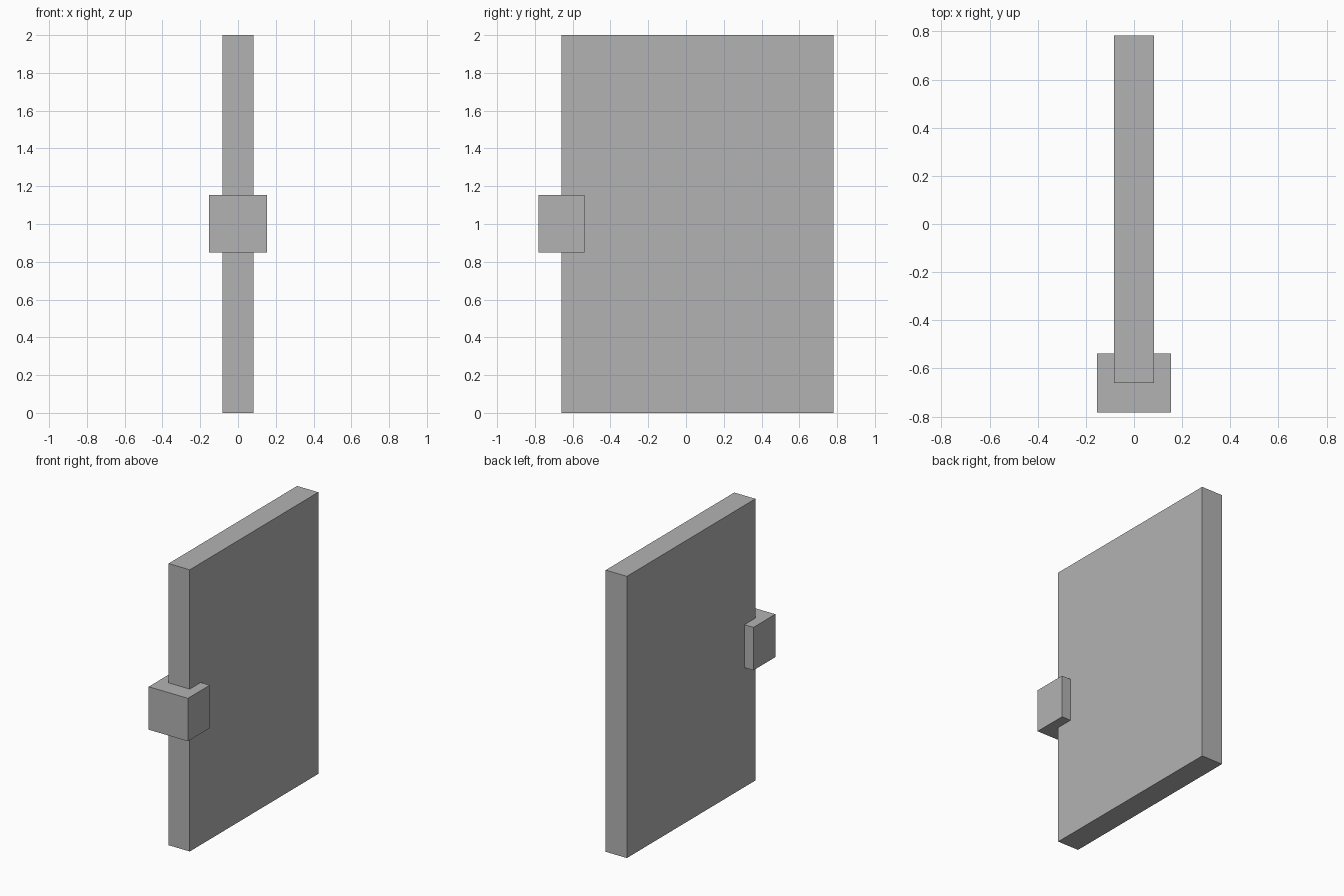
import bpy
from mathutils import Vector

cube = bpy.data.objects.get("Cube")
if cube:
    bpy.data.objects.remove(cube, do_unlink=True)

# Single grey material
grey = bpy.data.materials.new("plain_grey")
grey.use_nodes = True
colour = (0.45, 0.45, 0.45, 1.0)
grey.diffuse_color = colour
grey.node_tree.nodes["Principled BSDF"].inputs["Base Color"].default_value = colour


def box(name, low, high):
    """Axis-aligned box between two corners."""
    low, high = Vector(low), Vector(high)
    bpy.ops.mesh.primitive_cube_add(size=1)
    obj = bpy.context.object
    obj.name = name
    obj.data.name = name
    size, centre = high - low, (low + high) / 2
    for v in obj.data.vertices:
        v.co = v.co * size
    obj.location = centre
    obj.data.materials.append(grey)
    return obj


# Tall flat slab
box("panel", (-0.083, -0.66, 0.0), (0.083, 0.782, 2.0))

# Block gripping the front edge at mid height
box("edge_block", (-0.154, -0.782, 0.848), (0.154, -0.537, 1.153))
